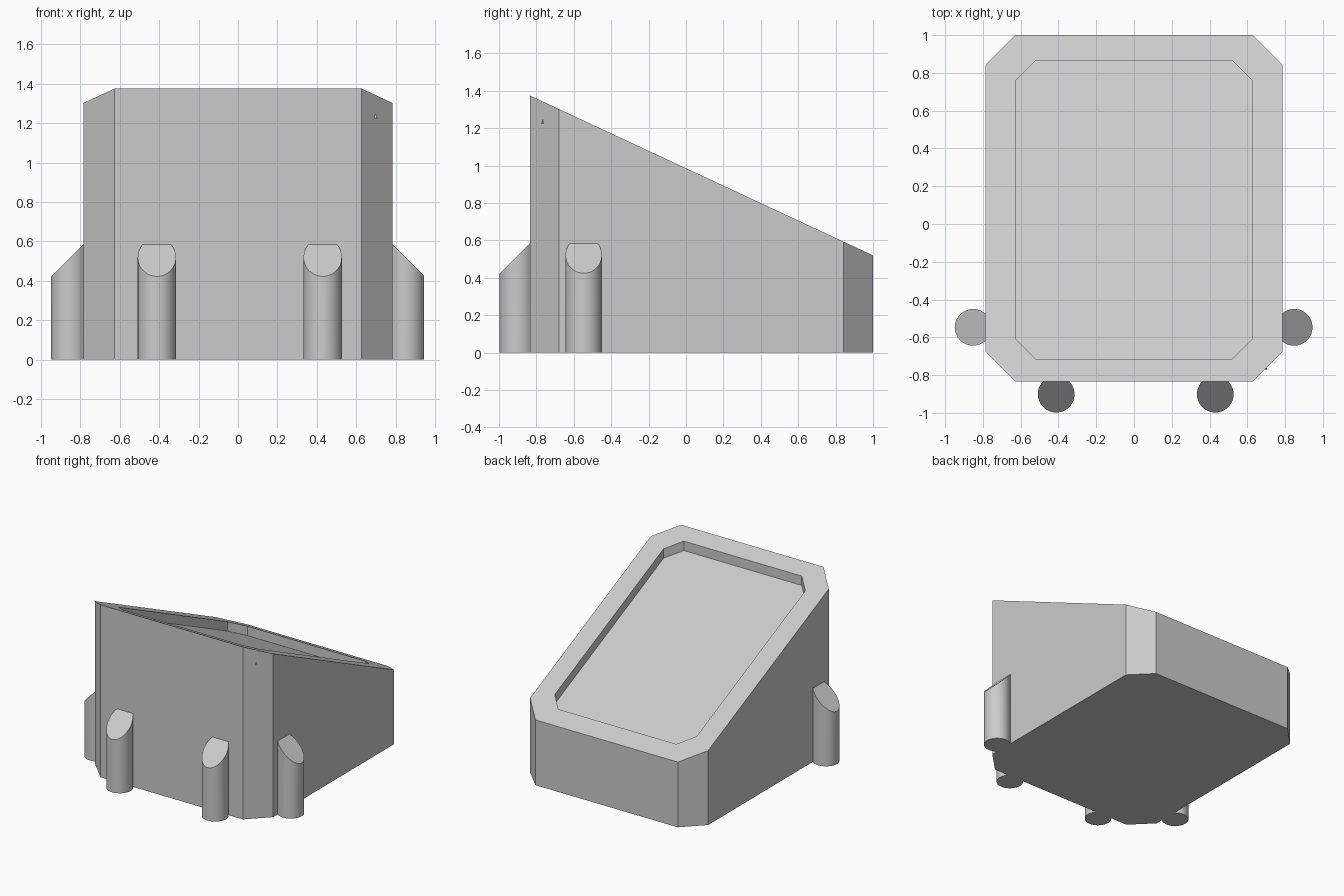
import bpy, bmesh, math
from mathutils import Vector, Matrix

if "Cube" in bpy.data.objects:
    bpy.data.objects.remove(bpy.data.objects["Cube"])

SLOPE = -(1.375 - 0.52) / 1.835
FRONT, SIDE = -0.835, 0.785


def top_z(y):
    return 0.52 + SLOPE * (y - 1.0)


def octagon(hx, y0, y1, c):
    return [(hx - c, y0), (hx, y0 + c), (hx, y1 - c), (hx - c, y1),
            (c - hx, y1), (-hx, y1 - c), (-hx, y0 + c), (c - hx, y0)]


def finish(bm, name):
    bmesh.ops.recalc_face_normals(bm, faces=bm.faces)
    mesh = bpy.data.meshes.new(name)
    bm.to_mesh(mesh)
    bm.free()
    obj = bpy.data.objects.new(name, mesh)
    bpy.context.collection.objects.link(obj)
    return obj


# Wedge body: base ring, sloped rim, then a recessed sloped panel
bm = bmesh.new()
outer = octagon(SIDE, FRONT, 1.0, 0.157)
inner = octagon(0.625, -0.715, 0.865, 0.105)
rings = [[bm.verts.new((x, y, z(y))) for x, y in outline] for outline, z in (
    (outer, lambda y: 0.0), (outer, top_z),
    (inner, top_z), (inner, lambda y: top_z(y) - 0.075))]
for a, b in zip(rings, rings[1:]):
    for i in range(8):
        j = (i + 1) % 8
        bm.faces.new((a[i], a[j], b[j], b[i]))
bm.faces.new(rings[0])
bm.faces.new(rings[-1])
finish(bm, "wedge_body")


# Round peg against a wall, with its top cut at 45 degrees
def peg(name, x, y, outward, wall):
    bm = bmesh.new()
    bmesh.ops.create_cone(bm, cap_ends=True, segments=48, radius1=0.097,
                          radius2=0.097, depth=0.8,
                          matrix=Matrix.Translation((x, y, 0.4)))
    out = Vector(outward)
    cuts = ((out * wall + Vector((0, 0, 0.585)), out + Vector((0, 0, 1))),
            (out * wall, -out))
    for co, no in cuts:
        bmesh.ops.bisect_plane(bm, geom=bm.verts[:] + bm.edges[:] + bm.faces[:],
                               plane_co=co, plane_no=no, clear_outer=True)
        bmesh.ops.holes_fill(bm, edges=[e for e in bm.edges if e.is_boundary], sides=0)
    obj = finish(bm, name)
    bpy.ops.object.select_all(action='DESELECT')
    obj.select_set(True)
    bpy.context.view_layer.objects.active = obj
    bpy.ops.object.shade_smooth_by_angle(angle=math.radians(30))


peg("front_peg_left", -0.412, -0.901, (0, -1, 0), -FRONT)
peg("front_peg_right", 0.43, -0.901, (0, -1, 0), -FRONT)
peg("side_peg_left", -0.852, -0.547, (-1, 0, 0), SIDE)
peg("side_peg_right", 0.848, -0.547, (1, 0, 0), SIDE)

# Tiny pip on the front right chamfer
bm = bmesh.new()
bmesh.ops.create_cone(bm, cap_ends=True, segments=3, radius1=0.011, radius2=0.0,
                      depth=0.022, matrix=Matrix.Translation((0.698, -0.766, 1.237)))
finish(bm, "corner_pip")
